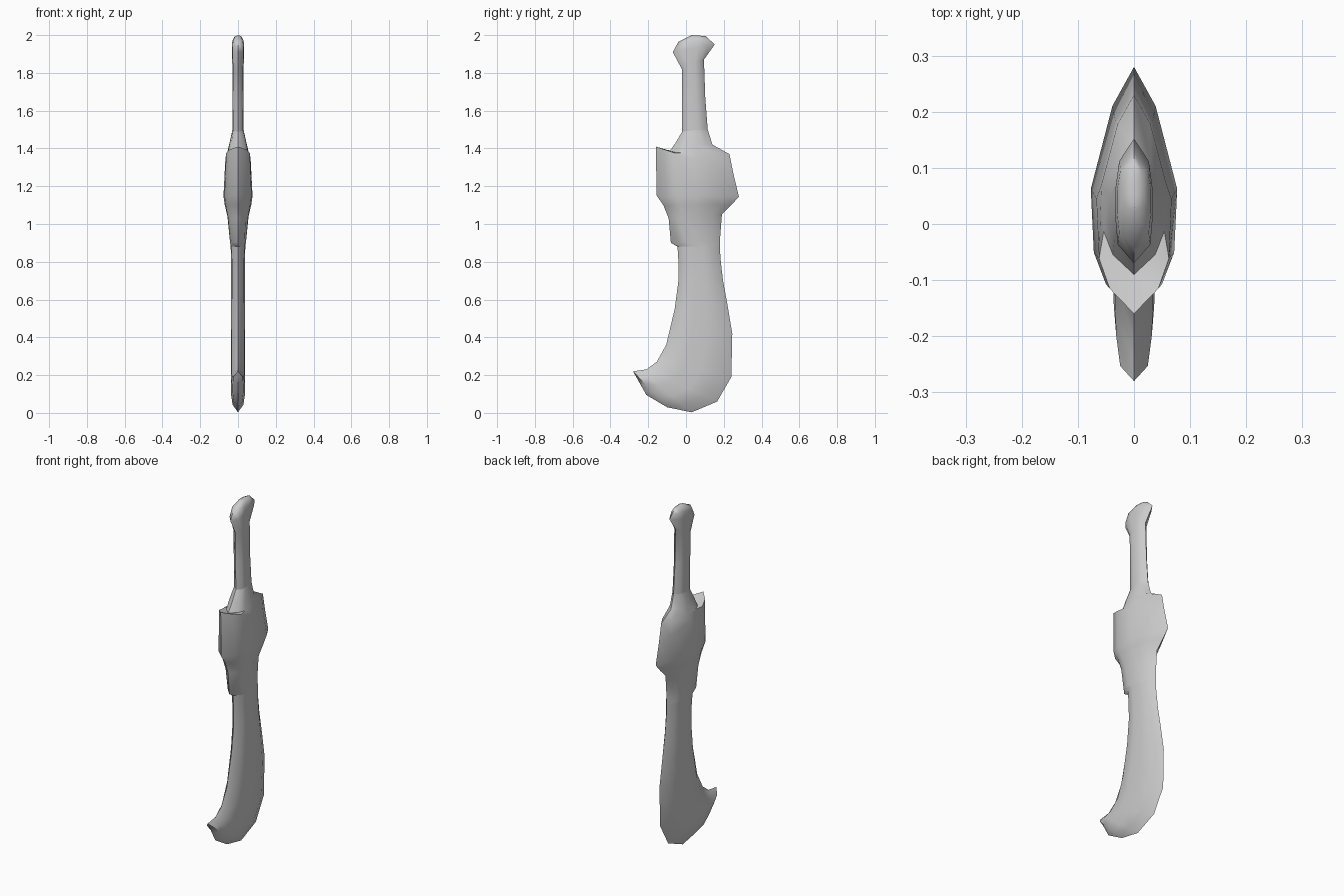
import bpy, bmesh, math

if "Cube" in bpy.data.objects:
    bpy.data.objects.remove(bpy.data.objects["Cube"])

# Half cross-sections: (fraction across the width, share of half thickness)
FLAT = [(0, 0), (.15, .88), (.35, 1), (.6, 1), (.82, .8), (1, 0)]
SWELL = [(0, 0), (.11, .65), (.24, .93), (.5, 1), (.84, .5), (1, 0)]


def loft(name, stations):
    """Skin mirrored sections; station = left y, z, right y, z, half thickness, swell."""
    bm = bmesh.new()
    rings = []
    for yl, zl, yr, zr, t, s in stations:
        half = []
        for (fa, wa), (fb, wb) in zip(FLAT, SWELL):
            f, w = fa + (fb - fa) * s, (wa + (wb - wa) * s) * t
            half.append((w, yl + (yr - yl) * f, zl + (zr - zl) * f))
        loop = half + [(-x, y, z) for x, y, z in half[-2:0:-1]]
        rings.append([bm.verts.new(p) for p in loop])
    n = len(rings[0])
    for a, b in zip(rings, rings[1:]):
        for i in range(n):
            j = (i + 1) % n
            bm.faces.new((a[i], a[j], b[j], b[i]))
    bmesh.ops.remove_doubles(bm, verts=bm.verts, dist=1e-5)
    bmesh.ops.recalc_face_normals(bm, faces=bm.faces)
    # Make the outside consistent even though the parts are open at the joints
    if sum(f.normal.x * f.calc_center_median().x for f in bm.faces) < 0:
        bmesh.ops.reverse_faces(bm, faces=bm.faces)
    me = bpy.data.meshes.new(name)
    bm.to_mesh(me)
    bm.free()
    ob = bpy.data.objects.new(name, me)
    bpy.context.collection.objects.link(ob)
    bpy.ops.object.select_all(action='DESELECT')
    ob.select_set(True)
    bpy.context.view_layer.objects.active = ob
    bpy.ops.object.shade_smooth_by_angle(angle=math.radians(50))
    return ob


# Joints shared by neighbouring parts
top_joint = (-.02, 1.49, .115, 1.50, .03, 0)
low_joint = (-.045, .88, .18, .88, .039, 0)

# Grip with flared pommel
loft("grip", [
    (.03, 2.0, .10, 1.995, 0, 0),
    (.02, 1.995, .11, 1.99, .018, 0),
    (-.04, 1.965, .128, 1.973, .03, 0),
    (-.07, 1.91, .152, 1.95, .033, 0),
    (-.022, 1.82, .095, 1.87, .03, 0),
    (-.022, 1.65, .102, 1.67, .028, 0),
    top_joint,
])

# Swollen guard with hooked corner
loft("guard", [
    top_joint,
    (-.055, 1.43, .14, 1.42, .046, .5),
    (-.09, 1.38, .23, 1.37, .058, 1),
    (-.16, 1.41, .25, 1.27, .067, 1),
    (-.155, 1.15, .28, 1.145, .077, 1),
    (-.12, 1.10, .24, 1.10, .07, 1),
    (-.092, 1.03, .19, 1.05, .056, .7),
    (-.08, .90, .18, .92, .043, .3),
    low_joint,
])

# Broad blade curving into a hooked tip
loft("blade", [
    low_joint,
    (-.04, .80, .182, .82, .036, 0),
    (-.04, .70, .196, .70, .036, 0),
    (-.06, .55, .22, .57, .037, 0),
    (-.105, .36, .245, .42, .038, 0),
    (-.155, .27, .24, .19, .038, 0),
    (-.21, .23, .165, .06, .038, 0),
    (-.24, .226, .03, .003, .036, 0),
    (-.28, .22, -.10, .03, .028, 0),
    (-.28, .22, -.21, .095, 0, 0),
])
